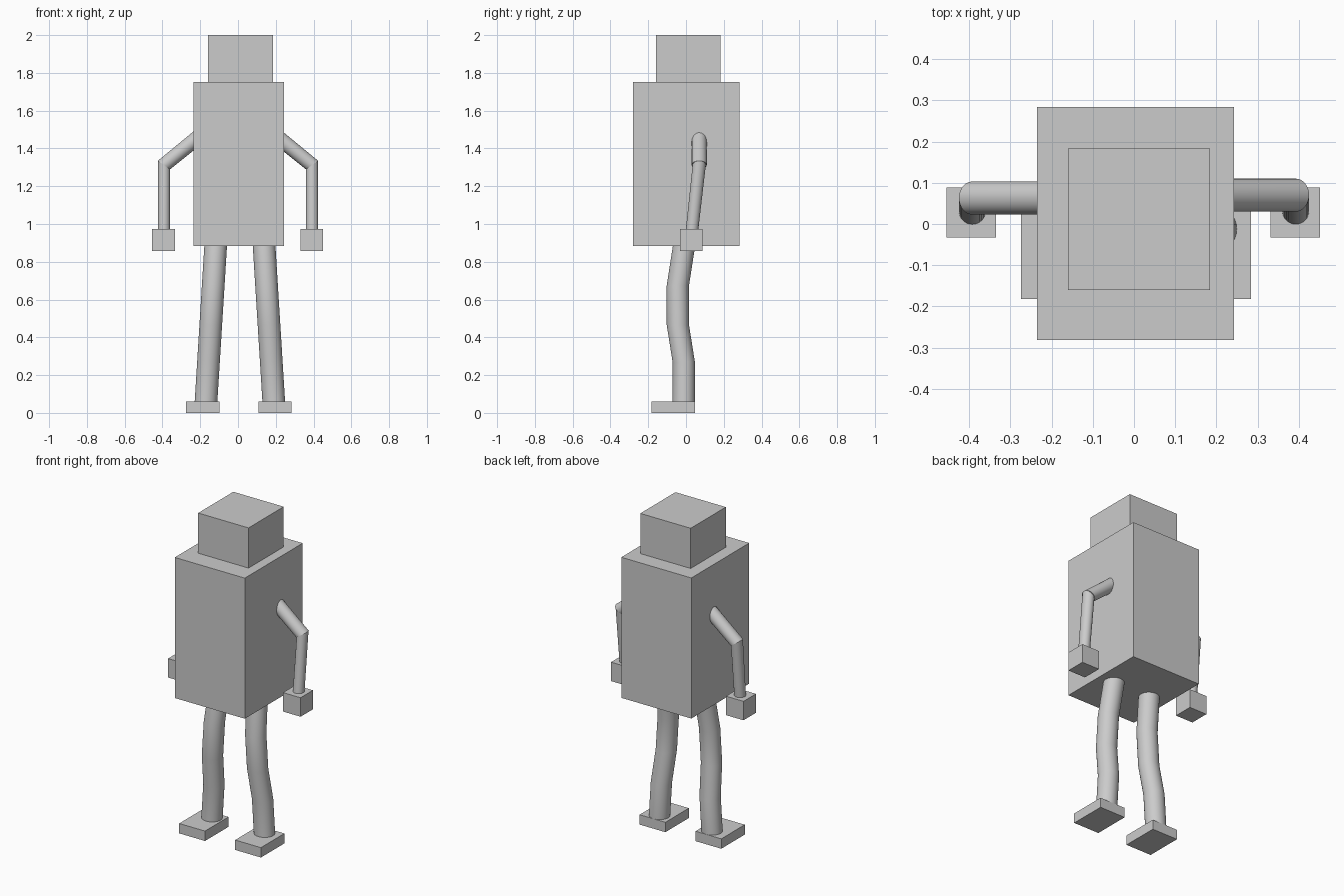
import bpy, bmesh, math
from mathutils import Vector

if "Cube" in bpy.data.objects:
    bpy.data.objects.remove(bpy.data.objects["Cube"])

SIDES = 32


def box(name, lo, hi):
    lo, hi = Vector(lo), Vector(hi)
    bm = bmesh.new()
    bmesh.ops.create_cube(bm, size=1)
    for v in bm.verts:
        v.co = Vector(a * b for a, b in zip(v.co, hi - lo)) + (lo + hi) / 2
    return finish(name, bm, False)


def finish(name, bm, smooth):
    bmesh.ops.recalc_face_normals(bm, faces=bm.faces)
    mesh = bpy.data.meshes.new(name)
    bm.to_mesh(mesh)
    bm.free()
    ob = bpy.data.objects.new(name, mesh)
    bpy.context.collection.objects.link(ob)
    if smooth:
        bpy.context.view_layer.objects.active = ob
        ob.select_set(True)
        bpy.ops.object.shade_smooth_by_angle(angle=math.radians(35))
        ob.select_set(False)
    return ob


def tube(name, rings):
    """Skin elliptical rings, each given as centre and two half-axes."""
    bm = bmesh.new()
    loops = []
    for c, u, v in rings:
        c, u, v = Vector(c), Vector(u), Vector(v)
        angles = [2 * math.pi * i / SIDES for i in range(SIDES)]
        loops.append([bm.verts.new(c + u * math.cos(a) + v * math.sin(a)) for a in angles])
    for a, b in zip(loops, loops[1:]):
        for i in range(SIDES):
            j = (i + 1) % SIDES
            bm.faces.new((a[i], a[j], b[j], b[i]))
    bm.faces.new(loops[0])
    bm.faces.new(loops[-1])
    return finish(name, bm, True)


# Head and torso
box("head", (-0.16, -0.16, 1.75), (0.184, 0.183, 2.0))
box("torso", (-0.235, -0.281, 0.884), (0.243, 0.284, 1.752))

for side, s, arm_y in (("left", -1, 0.063), ("right", 1, 0.07)):
    # Upper arm, mitred at the elbow
    elbow = (s * 0.392, arm_y, 1.312)
    mitre = (s * 0.0325, 0, 0.0225)
    tube(side + "_upper_arm", [
        ((s * 0.18, arm_y, 1.484), (s * 0.025, 0, 0.031), (0, 0.04, 0)),
        (elbow, mitre, (0, 0.04, 0)),
    ])
    # Forearm
    tube(side + "_forearm", [
        (elbow, mitre, (0, 0.035, 0)),
        ((s * 0.392, 0.031, 0.96), (s * 0.0325, 0, 0), (0, 0.033, 0)),
    ])
    # Hand
    hx = s * 0.3925 - 0.002
    box(side + "_hand", (hx - 0.06, -0.033, 0.857), (hx + 0.06, 0.088, 0.974))

    # Leg with a bent knee, spreading outwards towards the foot
    path = [(0.05, -0.012), (0.27, -0.012), (0.465, -0.043), (0.675, -0.043), (0.90, -0.008)]
    tube(side + "_leg", [
        ((0.01 + s * (0.183 - 0.062 * z), y, z), (0.06, 0, 0), (0, 0.059, 0))
        for z, y in path
    ])
    # Foot
    fx = 0.005 + s * 0.191
    box(side + "_foot", (fx - 0.088, -0.182, 0), (fx + 0.088, 0.047, 0.061))
